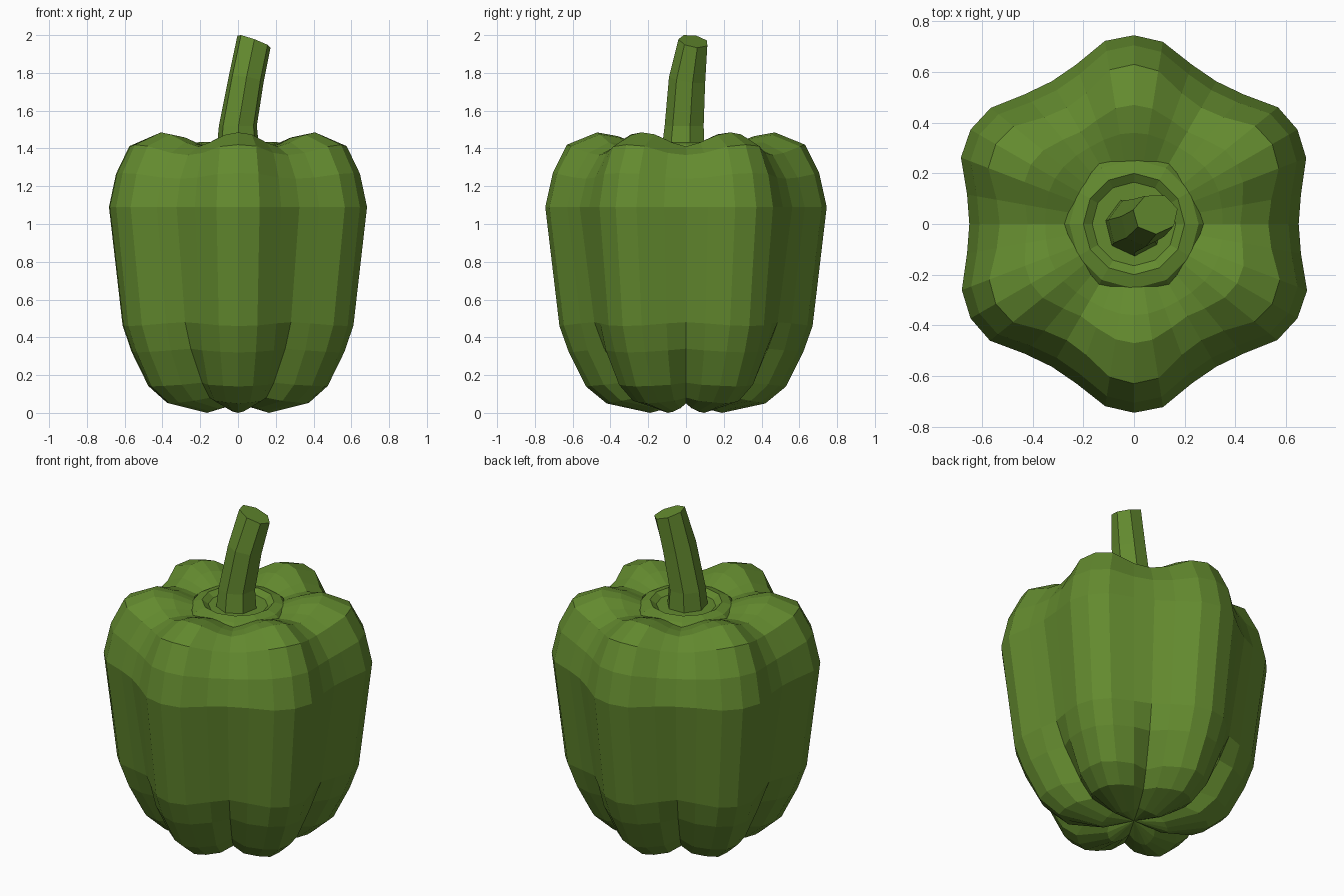
import bpy, bmesh, math
from mathutils import Vector

if "Cube" in bpy.data.objects:
    bpy.data.objects.remove(bpy.data.objects["Cube"])

green = bpy.data.materials.new("pepper green")
green.diffuse_color = (0.125, 0.255, 0.028, 1)
green.use_nodes = True
green.node_tree.nodes["Principled BSDF"].inputs["Base Color"].default_value = green.diffuse_color


def skin(name, rings, start=None, end=None):
    """Join closed rings of points into a flat-shaded shell."""
    bm = bmesh.new()
    loops = [[bm.verts.new(p) for p in r] for r in rings]
    n = len(rings[0])
    for a, b in zip(loops, loops[1:]):
        for i in range(n):
            j = (i + 1) % n
            bm.faces.new((a[i], a[j], b[j], b[i]))
    for tip, loop in ((start, loops[0]), (end, loops[-1])):
        if tip is not None:
            t = bm.verts.new(tip)
            for i in range(n):
                bm.faces.new((loop[i], loop[(i + 1) % n], t))
    bmesh.ops.recalc_face_normals(bm, faces=bm.faces[:])
    me = bpy.data.meshes.new(name)
    bm.to_mesh(me)
    bm.free()
    me.materials.append(green)
    ob = bpy.data.objects.new(name, me)
    bpy.context.collection.objects.link(ob)
    return ob


# Body: crest r, crest z, valley r, valley z, fullness next to the crease
profile = [
    (0.19, 0.00, 0.15, 0.05, 0.50),
    (0.42, 0.05, 0.30, 0.08, 0.55),
    (0.53, 0.14, 0.38, 0.16, 0.55),
    (0.62, 0.32, 0.50, 0.34, 0.45),
    (0.67, 0.46, 0.56, 0.48, 0.30),
    (0.745, 1.09, 0.65, 1.09, 0.20),
    (0.705, 1.27, 0.61, 1.24, 0.20),
    (0.63, 1.42, 0.53, 1.365, 0.20),
    (0.47, 1.485, 0.42, 1.41, 0.30),
    (0.36, 1.465, 0.35, 1.41, 0.30),
    (0.245, 1.42, 0.275, 1.40, 0.40),
]
rings = []
for cr, cz, vr, vz, full in profile:
    ring = []
    for lobe in range(6):
        for off, w in ((0, 0), (10, full), (21, 0.82), (30, 1), (39, 0.86), (50, full)):
            a = math.radians(lobe * 60 + off)
            r, z = vr + (cr - vr) * w, vz + (cz - vz) * w
            ring.append((r * math.cos(a), r * math.sin(a), z))
    rings.append(ring)
skin("pepper_body", rings, start=(0, 0, 0.05))

# Calyx: shallow ridged disc around the stem
calyx = []
for r, z in ((0.285, 1.385), (0.255, 1.42), (0.20, 1.435), (0.165, 1.41), (0.09, 1.41)):
    calyx.append([(r * math.cos(math.tau * i / 12), r * math.sin(math.tau * i / 12), z)
                  for i in range(12)])
skin("calyx", calyx, end=(0, 0, 1.41))

# Stem: seven-sided, bending right and back, with a slanted cut
stem = []
for cx, cy, z, rx, ry, tilt in ((0, -0.01, 1.40, 0.115, 0.118, 0),
                                (0.0, -0.005, 1.52, 0.103, 0.108, 0),
                                (0.043, 0.01, 1.765, 0.095, 0.10, -0.15),
                                (0.085, 0.04, 1.965, 0.09, 0.08, -0.36)):
    ring = []
    for i in range(7):
        a = math.tau * i / 7 + 0.25
        dx, dy = rx * math.cos(a), ry * math.sin(a)
        ring.append(Vector((cx + dx, cy + dy, z + tilt * dx - 0.15 * dy * (tilt < 0))))
    stem.append(ring)
stem_ob = skin("stem", stem, end=sum(stem[-1], Vector()) / 7)
top = max(v.co.z for v in stem_ob.data.vertices)
for v in stem_ob.data.vertices:
    if v.co.z > 1.85:
        v.co.z += 2.0 - top
